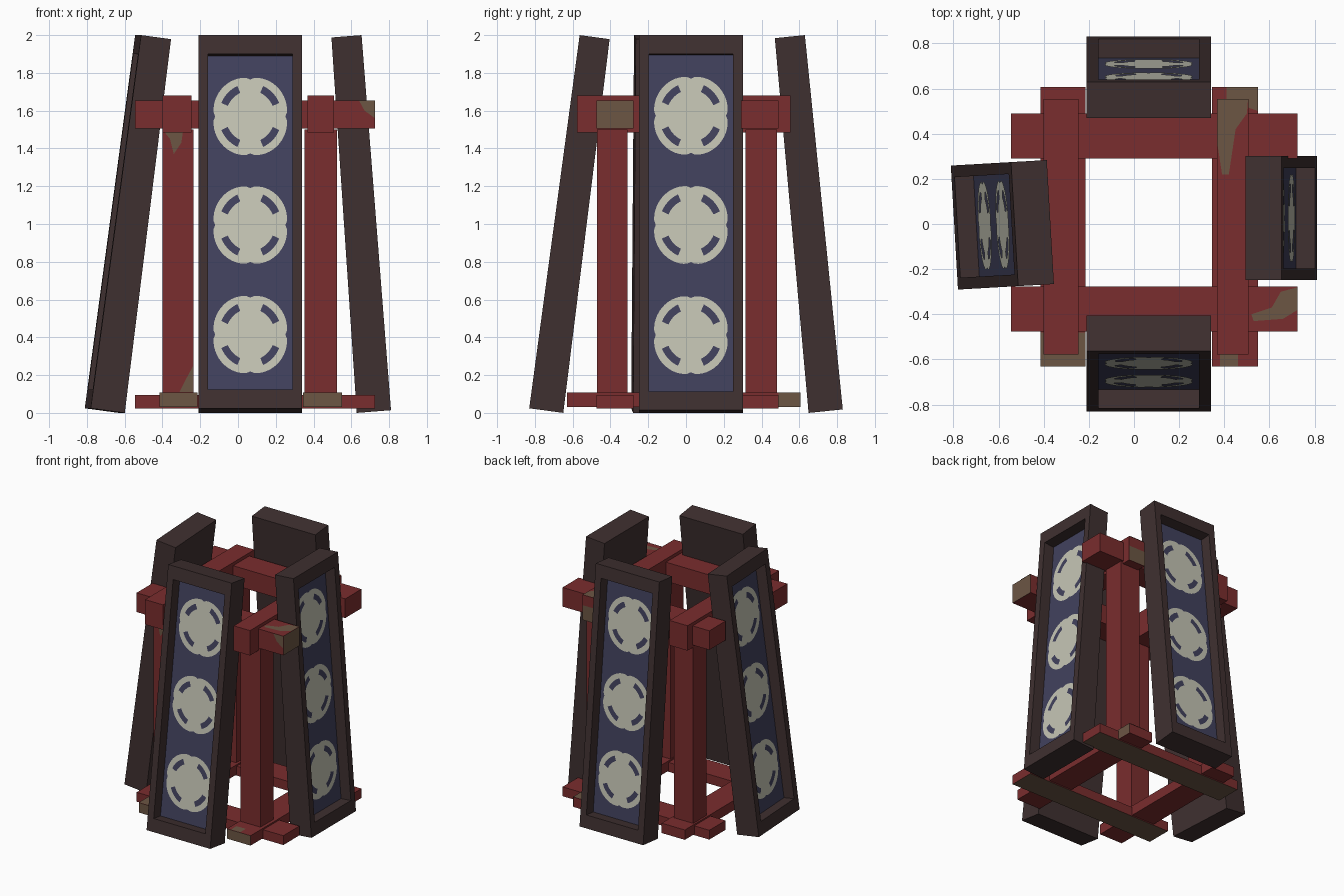
import bpy, bmesh, math
from mathutils import Matrix, Vector

if "Cube" in bpy.data.objects:
    bpy.data.objects.remove(bpy.data.objects["Cube"])


def material(name, rgb):
    lin = [((c / 255 + 0.055) / 1.055) ** 2.4 for c in rgb]
    m = bpy.data.materials.new(name)
    m.diffuse_color = (*lin, 1)
    m.use_nodes = True
    m.node_tree.nodes["Principled BSDF"].inputs["Base Color"].default_value = m.diffuse_color
    return m


RED = material("red_paint", (122, 45, 46))
WOOD = material("bare_wood", (108, 86, 68))
DARK = material("dark_frame", (63, 48, 48))
BLUE = material("blue_panel", (65, 65, 93))
CREAM = material("cream_emblem", (197, 197, 181))


def finish(name, bm, mats, matrix=None):
    me = bpy.data.meshes.new(name)
    if matrix:
        bm.transform(matrix)
    bm.to_mesh(me)
    bm.free()
    for m in mats:
        me.materials.append(m)
    ob = bpy.data.objects.new(name, me)
    bpy.context.collection.objects.link(ob)
    return ob


def beam(name, x, y, z, bare=lambda n: False):
    """Red box; faces whose normal passes the rule show bare wood."""
    bm = bmesh.new()
    bmesh.ops.create_cube(bm, size=1)
    for v in bm.verts:
        v.co = [r[0] if c < 0 else r[1] for c, r in zip(v.co, (x, y, z))]
    bm.normal_update()
    for f in bm.faces:
        f.material_index = int(bare(f.normal))
    finish(name, bm, [RED, WOOD])


def patch(name, pts, normal):
    """Thin worn spot laid just above a painted face."""
    n = Vector(normal)
    bm = bmesh.new()
    f = bm.faces.new([bm.verts.new(Vector(p) + n * 0.003) for p in pts])
    f.normal_update()
    if f.normal.dot(n) < 0:
        f.normal_flip()
    finish(name, bm, [WOOD])


def panel(side, yaw, shift, d0, d1):
    """Leaning framed panel; d0/d1 = distance of its outer face at foot/top."""
    w, low, top, recess = 0.275, 0.182, 0.16, 0.085
    t = math.atan((d0 - d1) / 1.975)
    z0 = low * math.sin(t)
    h = (2 - z0) / math.cos(t)
    mat = (Matrix.Rotation(math.radians(yaw), 4, 'Z')
           @ Matrix.Translation((shift, -d0, z0))
           @ Matrix.Rotation(-t, 4, 'X'))
    bm = bmesh.new()

    def loop(hw, za, zb, ya, yb):
        return [bm.verts.new(p) for p in ((-hw, ya, za), (hw, ya, za),
                                          (hw, yb, zb), (-hw, yb, zb))]
    rings = [loop(w, 0, h, low, top), loop(w, 0, h, 0, 0),
             loop(w - 0.052, 0.1, h - 0.1, 0, 0),
             loop(w - 0.052, 0.1, h - 0.1, recess, recess)]
    bm.faces.new(rings[0])
    for a, b in zip(rings, rings[1:]):
        for i in range(4):
            j = (i + 1) % 4
            bm.faces.new((a[i], a[j], b[j], b[i]))
    bm.faces.new(rings[3]).material_index = 1
    bmesh.ops.recalc_face_normals(bm, faces=bm.faces)
    finish(side + "_panel", bm, [DARK, BLUE], mat)

    # three four-lobed emblems, with curved slots left open to the blue
    bm = bmesh.new()
    n = 60
    for zc in (0.405, 0.99, 1.57):
        def ring(radius):
            out = []
            for i in range(n):
                a = 2 * math.pi * i / n
                r = radius(a)
                out.append(bm.verts.new((r * math.cos(a), recess - 0.004,
                                         zc + 1.06 * r * math.sin(a))))
            return out
        inner = ring(lambda a: 0.13)
        mid = ring(lambda a: 0.168)
        outer = ring(lambda a: 0.186 + 0.02 * abs(math.sin(2 * a)) ** 0.5)
        bm.faces.new(inner)
        for i in range(n):
            j = (i + 1) % n
            bm.faces.new((mid[i], outer[i], outer[j], mid[j]))
            if not 22 < (i + 0.5) * 360 / n % 90 < 68:
                bm.faces.new((inner[i], mid[i], mid[j], inner[j]))
    finish(side + "_emblems", bm, [CREAM], mat)


# four leaning panels
panel("front", 0, 0.065, 0.83, 0.563)
panel("back", 180, -0.065, 0.83, 0.63)
panel("right", 90, 0.026, 0.81, 0.655)
panel("left", -86.7, -0.03, 0.795, 0.528)

# corner posts
for sx, xr in (("left", (-0.40, -0.235)), ("right", (0.352, 0.525))):
    for sy, yr in (("front", (-0.472, -0.31)), ("back", (0.315, 0.482))):
        beam(f"{sy}_{sx}_post", xr, yr, (0.09, 1.5))

# beams running left to right
for s, yr in (("front", (-0.475, -0.277)), ("back", (0.29, 0.49))):
    front = s == "front"
    beam(s + "_top_beam", (-0.545, 0.725), yr, (1.505, 1.655),
         lambda n: front and n.x > 0.9)
    beam(s + "_bottom_beam", (-0.545, 0.725), yr, (0.022, 0.095),
         lambda n: n.z < -0.9)

# beams running front to back
for s, xt, xb in (("left", (-0.40, -0.245), (-0.415, -0.215)),
                  ("right", (0.367, 0.508), (0.345, 0.55))):
    beam(s + "_top_beam", xt, (-0.577, 0.553), (1.485, 1.68))
    beam(s + "_bottom_beam", xb, (-0.63, 0.607), (0.03, 0.107),
         lambda n: n.y < -0.9)

# worn spots
patch("worn_front_beam_top", [(0.725, y, 1.655) if x is None else (x, y, 1.655)
      for x, y in ((None, -0.28), (None, -0.38), (0.66, -0.42), (0.53, -0.43),
                   (0.52, -0.40), (0.61, -0.37), (0.65, -0.30))], (0, 0, 1))
patch("worn_right_beam_top", [(x, y, 1.68) for x, y in (
      (0.37, 0.553), (0.505, 0.553), (0.5, 0.49), (0.45, 0.42),
      (0.42, 0.22), (0.39, 0.22), (0.37, 0.35))], (0, 0, 1))
patch("worn_right_beam_end", [(x, 0.553, z) for x in (0.367, 0.508)
      for z in ((1.485, 1.60) if x < 0.4 else (1.60, 1.485))], (0, 1, 0))
patch("worn_front_beam_face", [(x, -0.475, z) for x, z in (
      (0.725, 1.655), (0.64, 1.655), (0.67, 1.60), (0.725, 1.56))], (0, -1, 0))
patch("worn_post_top", [(x, -0.472, z) for x, z in (
      (-0.40, 1.50), (-0.29, 1.50), (-0.30, 1.43), (-0.34, 1.37),
      (-0.36, 1.45))], (0, -1, 0))
patch("worn_post_foot", [(x, -0.472, z) for x, z in (
      (-0.31, 0.11), (-0.237, 0.11), (-0.237, 0.25), (-0.28, 0.17))], (0, -1, 0))
patch("worn_left_foot_end", [(x, y, 0.107) for x, y in (
      (-0.415, -0.63), (-0.215, -0.63), (-0.215, -0.48), (-0.415, -0.48))], (0, 0, 1))
patch("worn_right_foot_end", [(x, y, 0.107) for x, y in (
      (0.38, -0.63), (0.46, -0.63), (0.46, -0.56), (0.38, -0.56))], (0, 0, 1))
patch("worn_back_foot_top", [(x, y, 0.107) for x, y in (
      (0.41, 0.607), (0.55, 0.607), (0.55, 0.5), (0.41, 0.55))], (0, 0, 1))
patch("worn_back_foot_side", [(0.55, y, z) for y, z in (
      (0.49, 0.03), (0.607, 0.03), (0.607, 0.107), (0.49, 0.107))], (1, 0, 0))
